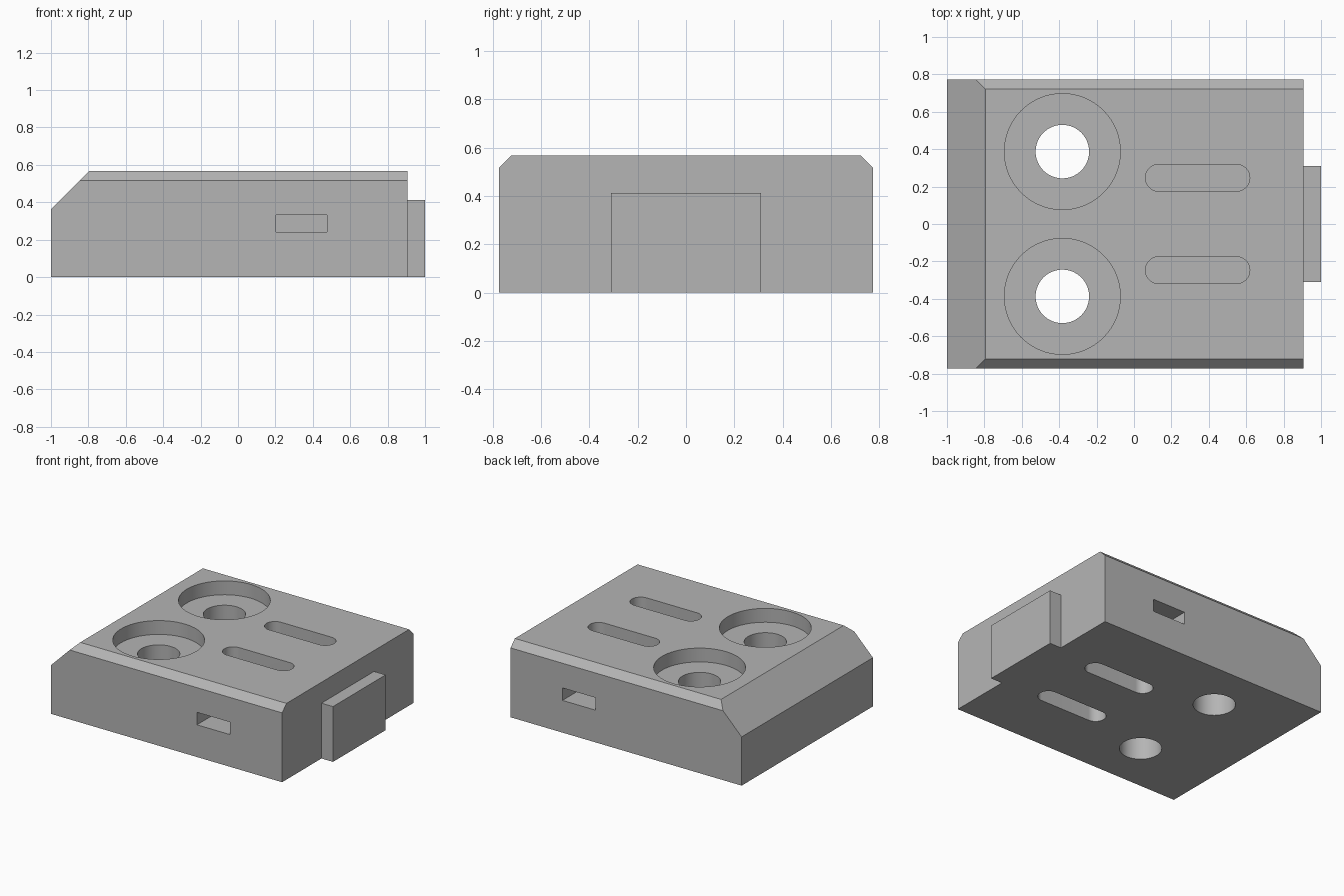
import bpy
import bmesh
from math import cos, sin, pi
from mathutils import Vector

cube = bpy.data.objects.get("Cube")
if cube:
    bpy.data.objects.remove(cube, do_unlink=True)

grey = bpy.data.materials.new("plain grey")
grey.use_nodes = True
colour = (0.46, 0.46, 0.46, 1)
grey.diffuse_color = colour
grey.node_tree.nodes["Principled BSDF"].inputs["Base Color"].default_value = colour


def prism(name, outline, axis, low, high):
    """Extrude a 2D outline along the named axis from low to high."""
    place = {"x": lambda a, b, d: (d, a, b),
             "y": lambda a, b, d: (a, d, b),
             "z": lambda a, b, d: (a, b, d)}[axis]
    bm = bmesh.new()
    face = bm.faces.new([bm.verts.new(place(a, b, low)) for a, b in outline])
    side = bmesh.ops.extrude_face_region(bm, geom=[face])["geom"]
    bmesh.ops.translate(bm, vec=Vector(place(0, 0, high - low)),
                        verts=[v for v in side if isinstance(v, bmesh.types.BMVert)])
    bmesh.ops.recalc_face_normals(bm, faces=bm.faces)
    mesh = bpy.data.meshes.new(name)
    bm.to_mesh(mesh)
    bm.free()
    mesh.materials.append(grey)
    obj = bpy.data.objects.new(name, mesh)
    bpy.context.collection.objects.link(obj)
    return obj


def rectangle(a0, a1, b0, b1):
    return [(a0, b0), (a1, b0), (a1, b1), (a0, b1)]


def capsule(x, y, radius, half=0, steps=32):
    """Circle, or a slot outline when half (the half straight length) is set."""
    points = []
    for end in (1, -1):
        for i in range(steps + (1 if half else 0)):
            t = pi * i / steps - end * pi / 2
            points.append((x + end * half + radius * cos(t), y + radius * sin(t)))
    return points


def combine(target, tool, operation="DIFFERENCE"):
    tool.hide_render = True
    mod = target.modifiers.new("shape", "BOOLEAN")
    mod.operation = operation
    mod.solver = "EXACT"
    mod.object = tool
    bpy.context.view_layer.objects.active = target
    bpy.ops.object.modifier_apply(modifier=mod.name)
    bpy.data.objects.remove(tool, do_unlink=True)


END, WIDE, TOP = 0.905, 0.773, 0.568

# Block: sloped nose, crossed with a section that bevels both long top edges
body = prism("body", [(-1, 0), (END, 0), (END, TOP), (-0.795, TOP), (-1, 0.363)],
             "y", -1, 1)
section = [(-WIDE, 0), (WIDE, 0), (WIDE, TOP - 0.051), (WIDE - 0.051, TOP),
           (0.051 - WIDE, TOP), (-WIDE, TOP - 0.051)]
combine(body, prism("section", section, "x", -2, 2), "INTERSECT")

for s in (-1, 1):
    # Counterbored through holes
    combine(body, prism("bore", capsule(-0.383, s * 0.387, 0.31), "z", TOP - 0.103, 1))
    combine(body, prism("hole", capsule(-0.383, s * 0.387, 0.143), "z", -1, 1))
    # Blind rounded slots in the top and underside
    slot = capsule(0.34, s * 0.247, 0.072, 0.207)
    combine(body, prism("top_slot", slot, "z", TOP - 0.155, 1))
    combine(body, prism("bottom_slot", slot, "z", -1, 0.155))
    # Side pockets
    low, high = sorted((s * (WIDE - 0.25), s))
    combine(body, prism("pocket", rectangle(0.203, 0.477, 0.24, 0.333), "y", low, high))

# Tab on the right end
tab = prism("end_tab", rectangle(-0.31, 0.31, 0, 0.412), "x", END, 1)

bpy.ops.object.select_all(action="DESELECT")
body.select_set(True)
bpy.context.view_layer.objects.active = body
bpy.ops.object.shade_smooth_by_angle(angle=pi / 6)
